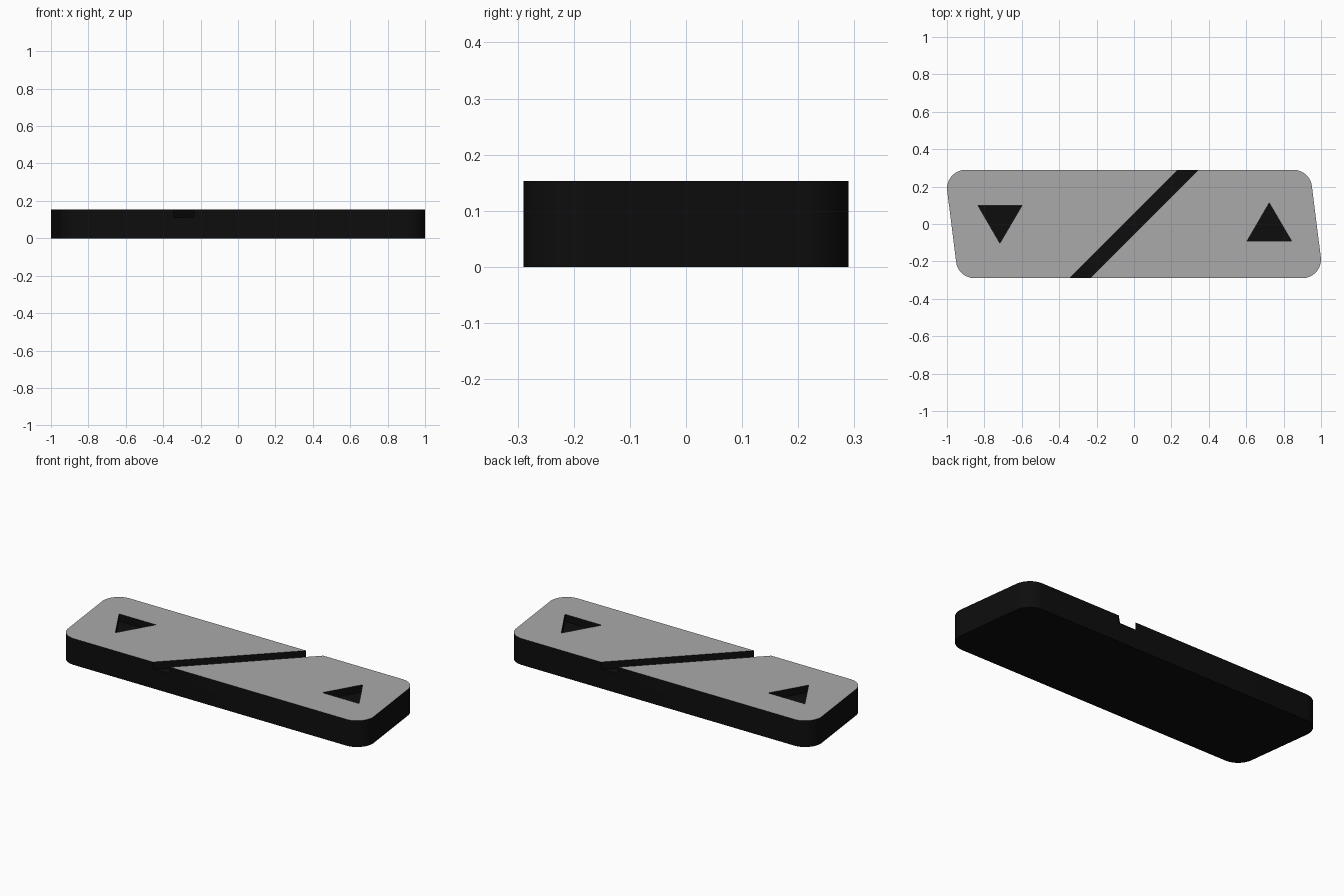
import bpy, bmesh, math
from mathutils import Vector

if "Cube" in bpy.data.objects:
    bpy.data.objects.remove(bpy.data.objects["Cube"])

HEIGHT, DEPTH, RADIUS = 0.153, 0.042, 0.1


def material(name, shade):
    m = bpy.data.materials.new(name)
    m.diffuse_color = (shade, shade, shade, 1)
    m.use_nodes = True
    m.node_tree.nodes["Principled BSDF"].inputs["Base Color"].default_value = m.diffuse_color
    return m


def prism(name, outline, z0, z1):
    """Extrude a counter-clockwise outline from z0 to z1."""
    bm = bmesh.new()
    low = [bm.verts.new((x, y, z0)) for x, y in outline]
    high = [bm.verts.new((x, y, z1)) for x, y in outline]
    n = len(outline)
    bm.faces.new(low[::-1])
    bm.faces.new(high)
    for i in range(n):
        j = (i + 1) % n
        bm.faces.new((low[i], low[j], high[j], high[i]))
    mesh = bpy.data.meshes.new(name)
    bm.to_mesh(mesh)
    bm.free()
    obj = bpy.data.objects.new(name, mesh)
    bpy.context.collection.objects.link(obj)
    return obj


def rounded(points, r, steps=12):
    """Round every corner of a convex counter-clockwise outline."""
    out = []
    pts = [Vector(p) for p in points]
    for i, p in enumerate(pts):
        a = (pts[i - 1] - p).normalized()
        b = (pts[(i + 1) % len(pts)] - p).normalized()
        half = a.angle(b) / 2
        centre = p + (a + b).normalized() * r / math.sin(half)
        start = p + a * r / math.tan(half) - centre
        t0 = math.atan2(start.y, start.x)
        for k in range(steps + 1):
            t = t0 + (math.pi - 2 * half) * k / steps
            out.append((centre.x + r * math.cos(t), centre.y + r * math.sin(t)))
    return out


black = material("black", 0.004)
grey = material("grey", 0.4)

# Slanted button body with a grey top face
corners = [(-0.94, -0.29), (1.013, -0.29), (0.94, 0.29), (-1.013, 0.29)]
body = prism("button_body", rounded(corners, RADIUS), 0, HEIGHT)
body.data.materials.append(black)
body.data.materials.append(grey)
for f in body.data.polygons:
    if f.normal.z > 0.9:
        f.material_index = 1

# Diagonal groove and the two arrow recesses
z0, z1 = HEIGHT - DEPTH, HEIGHT + 0.1
groove = [(-0.455, -0.4), (-0.345, -0.4), (0.455, 0.4), (0.345, 0.4)]
up_arrow = [(0.605, -0.09), (0.842, -0.09), (0.723, 0.113)]
down_arrow = [(-0.717, -0.103), (-0.598, 0.1), (-0.835, 0.1)]
cutters = []
for name, outline in (("groove_cutter", groove), ("up_arrow_cutter", up_arrow),
                      ("down_arrow_cutter", down_arrow)):
    cutter = prism(name, outline, z0, z1)
    cutter.data.materials.append(black)
    cutter.hide_render = True
    cutters.append(cutter)

bpy.context.view_layer.objects.active = body
body.select_set(True)
for cutter in cutters:
    mod = body.modifiers.new(cutter.name, 'BOOLEAN')
    mod.operation = 'DIFFERENCE'
    mod.solver = 'EXACT'
    mod.object = cutter
    bpy.ops.object.modifier_apply(modifier=mod.name)
    bpy.data.objects.remove(cutter)
bpy.ops.object.shade_smooth_by_angle(angle=math.radians(30))
